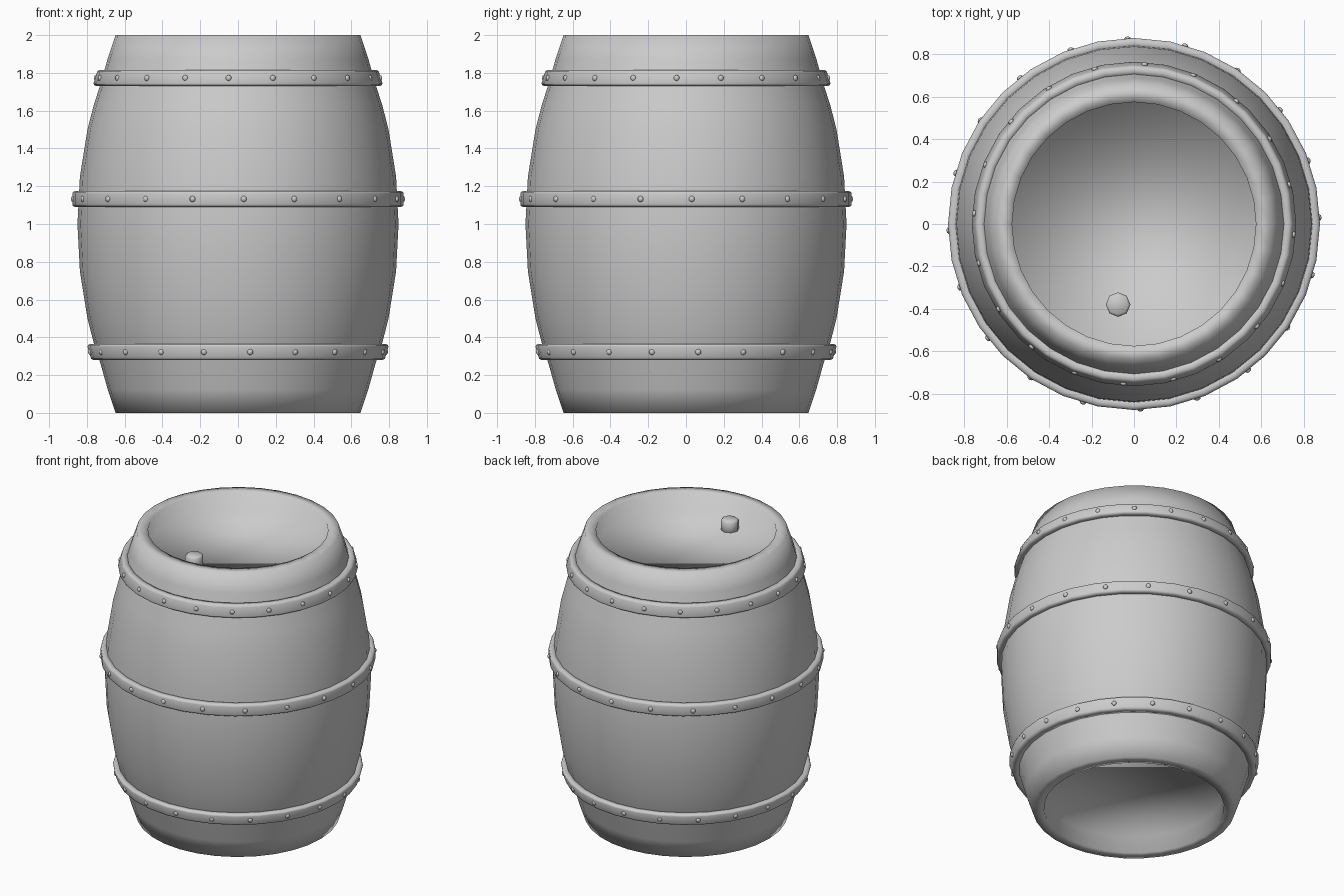
import bpy, bmesh
from math import sin, cos, pi, radians
from mathutils import Matrix, Vector

if "Cube" in bpy.data.objects:
    bpy.data.objects.remove(bpy.data.objects["Cube"])

SEG = 32


def finish(bm, name):
    bmesh.ops.recalc_face_normals(bm, faces=bm.faces)
    me = bpy.data.meshes.new(name)
    bm.to_mesh(me)
    bm.free()
    for p in me.polygons:
        p.use_smooth = True
    ob = bpy.data.objects.new(name, me)
    bpy.context.collection.objects.link(ob)
    return ob


def lathe(name, profile, closed):
    """Spin (radius, z) points; closed joins last to first, else caps both ends."""
    bm = bmesh.new()
    rings = [[bm.verts.new((r * cos(2 * pi * i / SEG), r * sin(2 * pi * i / SEG), z))
              for i in range(SEG)] for r, z in profile]
    pairs = list(zip(rings, rings[1:]))
    if closed:
        pairs.append((rings[-1], rings[0]))
    else:
        bm.faces.new(rings[0])
        bm.faces.new(rings[-1])
    for a, b in pairs:
        for i in range(SEG):
            j = (i + 1) % SEG
            bm.faces.new((a[i], a[j], b[j], b[i]))
    return finish(bm, name)


# barrel body: bulging staves, recessed heads at both ends
half = [(0.575, 0.12), (0.575, 0.0), (0.648, 0.0), (0.69, 0.125), (0.725, 0.25),
        (0.765, 0.375), (0.797, 0.5), (0.837, 0.75)]
body = half + [(0.85, 1.0)] + [(r, 2 - z) for r, z in reversed(half)]
lathe("barrel_body", body, False)


# hoops with a ring of rivets each
def hoop(name, z0, z1, r0, r1, start):
    t, b = 0.045, 0.015
    lathe(name, [(r0 - t, z0), (r0 - b, z0), (r0 - 0.003, z0 + 0.006), (r0, z0 + b),
                 (r1, z1 - b), (r1 - 0.003, z1 - 0.006), (r1 - b, z1), (r1 - t, z1)], True)
    bm = bmesh.new()
    for k in range(20):
        a = radians(-90 + start + 18 * k)
        m = (Matrix.Rotation(a, 4, 'Z')
             @ Matrix.Translation(Vector(((r0 + r1) / 2 - 0.003, 0, (z0 + z1) / 2)))
             @ Matrix.Diagonal((0.7, 1, 1, 1)))
        bmesh.ops.create_uvsphere(bm, u_segments=8, v_segments=6, radius=0.016, matrix=m)
    finish(bm, name + "_rivets")


hoop("bottom_hoop", 0.28, 0.365, 0.78, 0.797, 4.7)
hoop("middle_hoop", 1.09, 1.175, 0.877, 0.877, 2)
hoop("top_hoop", 1.73, 1.815, 0.765, 0.748, -3.8)

# bung in the top head
bm = bmesh.new()
bmesh.ops.create_cone(bm, cap_ends=True, segments=8, radius1=0.058, radius2=0.058, depth=0.11,
                      matrix=Matrix.Translation((-0.075, -0.38, 1.9)))
top = [e for e in bm.edges if all(v.co.z > 1.9 for v in e.verts)]
bmesh.ops.bevel(bm, geom=top, offset=0.01, segments=1, affect='EDGES')
finish(bm, "bung")
